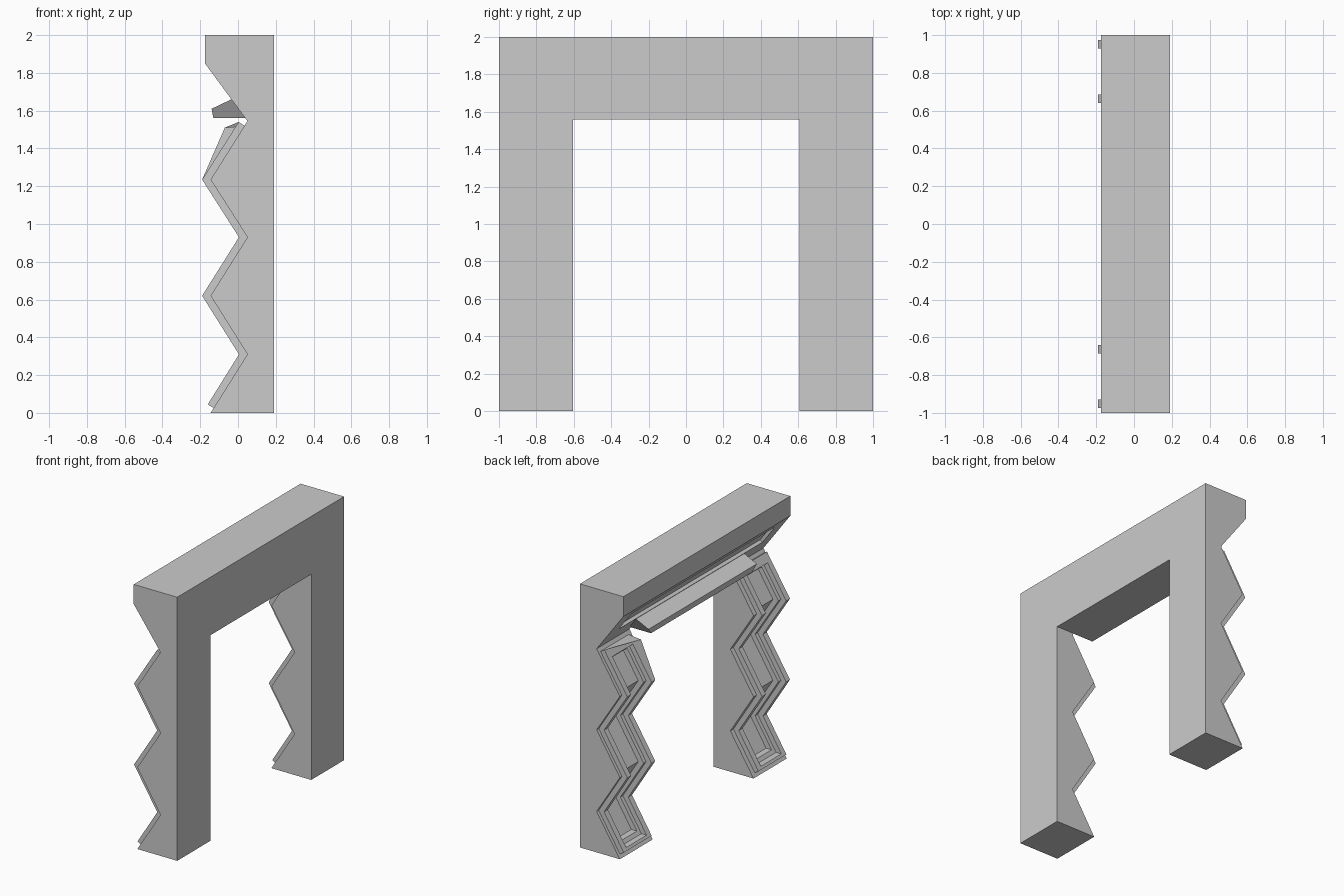
import bpy, bmesh

if "Cube" in bpy.data.objects:
    bpy.data.objects.remove(bpy.data.objects["Cube"])

D, N = (0.0240, 0.0381), (-0.032, 0.020)   # step along a zigzag slope, its outward offset


def prism(name, profile, y0, y1):
    """Extrude an (x, z) profile between y0 and y1."""
    bm = bmesh.new()
    face = bm.faces.new([bm.verts.new((x, y0, z)) for x, z in profile])
    ext = bmesh.ops.extrude_face_region(bm, geom=[face])
    moved = [v for v in ext["geom"] if isinstance(v, bmesh.types.BMVert)]
    bmesh.ops.translate(bm, verts=moved, vec=(0, y1 - y0, 0))
    bmesh.ops.recalc_face_normals(bm, faces=bm.faces)
    mesh = bpy.data.meshes.new(name)
    bm.to_mesh(mesh)
    bm.free()
    ob = bpy.data.objects.new(name, mesh)
    bpy.context.collection.objects.link(ob)
    return ob


def cut(ob, cutter):
    """Subtract the cutter and remove it."""
    cutter.hide_render = True
    m = ob.modifiers.new("cut", "BOOLEAN")
    m.operation, m.solver, m.object = "DIFFERENCE", "EXACT", cutter
    bpy.context.view_layer.objects.active = ob
    bpy.ops.object.modifier_apply(modifier=m.name)
    bpy.data.objects.remove(cutter)


def along(p, k):
    return (p[0] + D[0] * k, p[1] + D[1] * k)


zig = [(-0.145, 1.235), (0.05, 0.93), (-0.145, 0.62), (0.05, 0.31)]
top, bottom = (0.035, 1.52), (-0.128, 0.025)

# Gate body: zigzag profile with the doorway cut through
body = prism("gate_frame", [(0.19, 0), (0.19, 2), (-0.175, 2), (-0.175, 1.85),
                            (0.05, 1.545)] + zig + [(-0.145, 0)], -1, 1)
cut(body, prism("doorway_cutter", [(-0.5, -0.1), (0.5, -0.1), (0.5, 1.56), (-0.5, 1.56)],
                -0.603, 0.607))


def band(start, end, inner, outer):
    """Zigzag band between two x offsets of the leg front."""
    path = [start] + zig + [end]
    return ([(x + inner, z) for x, z in path] +
            [(x + outer, z) for x, z in reversed(path)])


# Sunken panels in the legs and under the lintel lip
for s in (-1, 1):
    a, b = sorted((s * 0.715, s * 0.90))
    cut(body, prism("panel_cutter", band(along(top, -1.7), along(bottom, 1.7), 0.045, -0.2), a, b))
cut(body, prism("lintel_panel_cutter", [(-0.123, 1.82), (-0.02, 1.68), (-0.08, 1.64),
                                        (-0.19, 1.79)], -0.86, 0.86))

# Raised rim framing each leg panel
for side, s in (("front", -1), ("back", 1)):
    path_out = ([(top[0] + N[0], top[1] + N[1])] + [(x - 0.045, z) for x, z in zig] +
                [(bottom[0] + N[0], bottom[1] + N[1])])
    a, b = sorted((s * 0.64, s * 0.975))
    rim = prism(side + "_leg_rim", [top] + zig + [bottom] + path_out[::-1], a, b)
    a, b = sorted((s * 0.685, s * 0.93))
    cut(rim, prism("rim_cutter", band(along(top, -1), along(bottom, 1), 0.03, -0.2), a, b))
    if s > 0:   # the inner upper corner of this rim leans outward
        for v in rim.data.vertices:
            if v.co.y < 0.7 and v.co.z > 1.53:
                v.co.x -= 0.073
                v.co.z -= 0.03

# Bar projecting beneath the lintel, ends undercut
bar = prism("lintel_bar", [(-0.035, 1.66), (-0.14, 1.61), (-0.13, 1.56), (0.05, 1.56),
                           (0.06, 1.60)], -0.65, 0.65)
for v in bar.data.vertices:
    if v.co.z < 1.58:
        v.co.y *= 0.605 / 0.65
